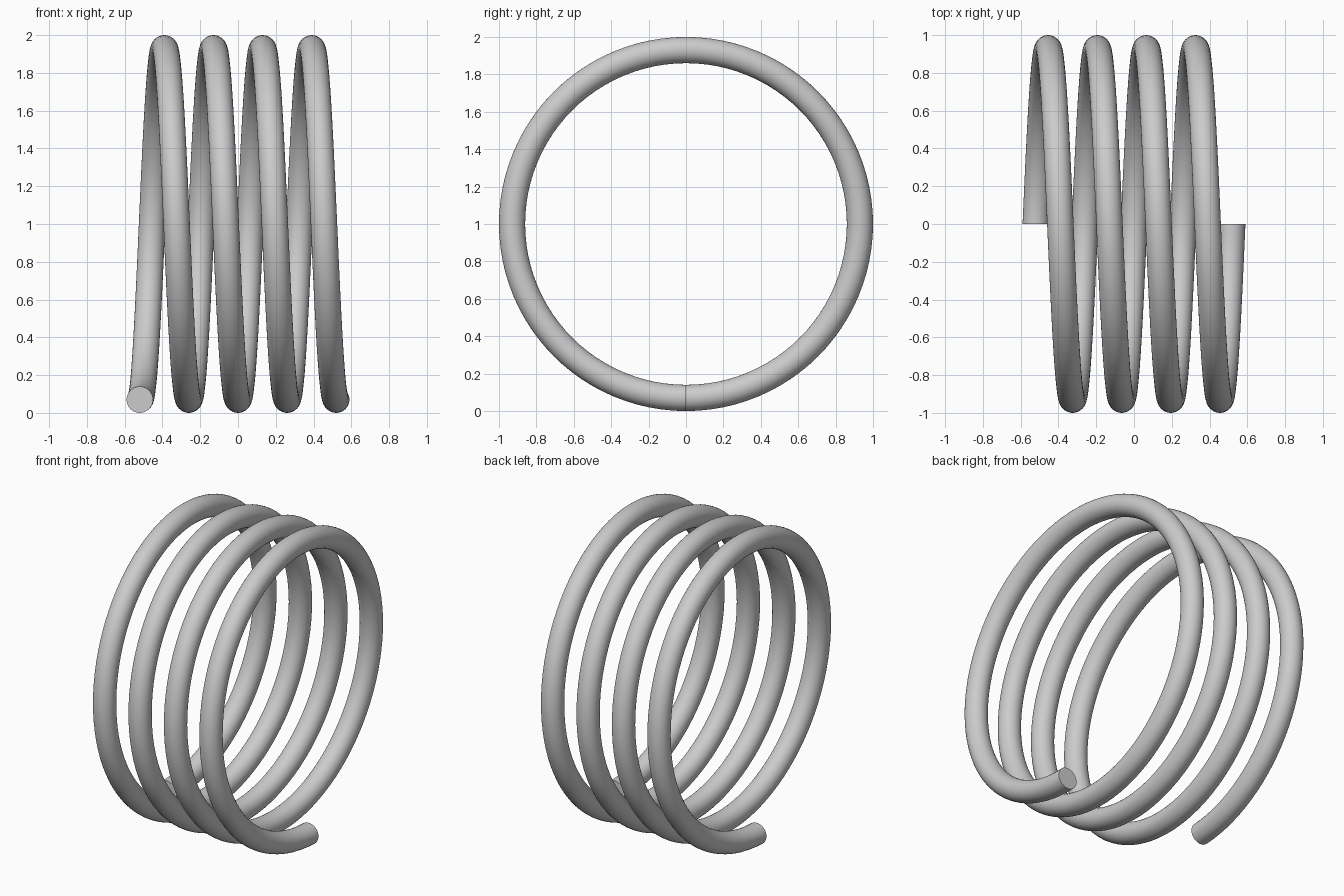
import bpy, bmesh
from math import sin, cos, tau

if "Cube" in bpy.data.objects:
    bpy.data.objects.remove(bpy.data.objects["Cube"])

COIL_R, WIRE_R = 0.93, 0.07      # coil centreline radius, wire radius
TURNS, HALF_LEN = 4, 0.52        # number of turns, half length along x
STEPS, SIDES = 96 * TURNS, 32

bm = bmesh.new()


def wire_ring(f):
    """Circular wire section in the radial plane at fraction f of the coil."""
    t = f * TURNS * tau
    ring = []
    for i in range(SIDES):
        a = tau * i / SIDES
        r = COIL_R + WIRE_R * cos(a)
        x = HALF_LEN * (2 * f - 1) + WIRE_R * sin(a)
        ring.append(bm.verts.new((x, r * sin(t), 1 - r * cos(t))))
    return ring


# Coil wire, starting and ending at the bottom
rings = [wire_ring(s / STEPS) for s in range(STEPS + 1)]
for a, b in zip(rings, rings[1:]):
    for i in range(SIDES):
        j = (i + 1) % SIDES
        bm.faces.new((a[i], a[j], b[j], b[i])).smooth = True

# Flat cut ends
for ring in (rings[0], rings[-1]):
    bm.faces.new(ring)
    for v, w in zip(ring, ring[1:] + ring[:1]):
        bm.edges.get((v, w)).smooth = False

bmesh.ops.recalc_face_normals(bm, faces=bm.faces)
mesh = bpy.data.meshes.new("coil_spring")
bm.to_mesh(mesh)
bm.free()
bpy.context.collection.objects.link(bpy.data.objects.new("coil_spring", mesh))
